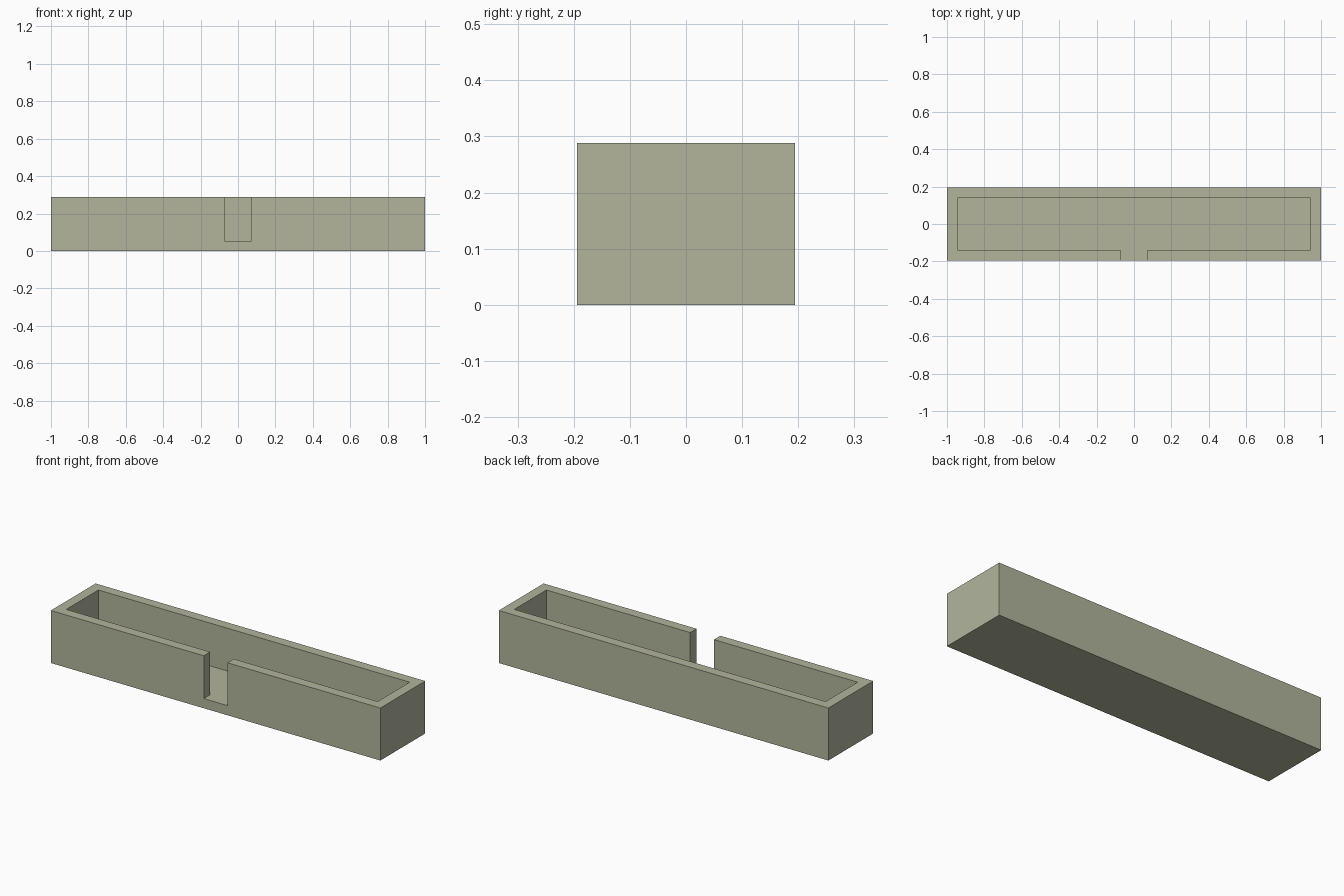
import bpy
import bmesh

if "Cube" in bpy.data.objects:
    bpy.data.objects.remove(bpy.data.objects["Cube"], do_unlink=True)

# Main sizes
HALF_X, HALF_Y, HEIGHT = 1.0, 0.194, 0.288
WALL, FLOOR, NOTCH = 0.055, 0.053, 0.072

# Single flat colour
mat = bpy.data.materials.new("sage_grey")
mat.use_nodes = True
colour = (0.445, 0.462, 0.332, 1.0)
mat.diffuse_color = colour
bsdf = mat.node_tree.nodes["Principled BSDF"]
bsdf.inputs["Base Color"].default_value = colour
bsdf.inputs["Roughness"].default_value = 0.8


def prism(name, outline, z0, z1):
    """Extrude a plan outline from z0 to z1."""
    bm = bmesh.new()
    base = bm.faces.new([bm.verts.new((x, y, z0)) for x, y in outline])
    ext = bmesh.ops.extrude_face_region(bm, geom=[base])
    top = [v for v in ext["geom"] if isinstance(v, bmesh.types.BMVert)]
    bmesh.ops.translate(bm, verts=top, vec=(0, 0, z1 - z0))
    bmesh.ops.recalc_face_normals(bm, faces=bm.faces)
    mesh = bpy.data.meshes.new(name)
    bm.to_mesh(mesh)
    bm.free()
    mesh.materials.append(mat)
    obj = bpy.data.objects.new(name, mesh)
    bpy.context.collection.objects.link(obj)
    return obj


# Solid block for the tray
tray = prism("tray", [(-HALF_X, -HALF_Y), (HALF_X, -HALF_Y),
                      (HALF_X, HALF_Y), (-HALF_X, HALF_Y)], 0, HEIGHT)

# Cavity with the slot through the front wall, as one T-shaped cutter
ix, iy, out = HALF_X - WALL, HALF_Y - WALL, -HALF_Y - 0.1
cutter = prism("cavity_cutter", [
    (-NOTCH, out), (NOTCH, out), (NOTCH, -iy), (ix, -iy),
    (ix, iy), (-ix, iy), (-ix, -iy), (-NOTCH, -iy)], FLOOR, HEIGHT + 0.1)
cutter.hide_render = True

cut = tray.modifiers.new("cavity", 'BOOLEAN')
cut.operation = 'DIFFERENCE'
cut.solver = 'EXACT'
cut.object = cutter

# Bake the cut and drop the helper
bpy.context.view_layer.update()
depsgraph = bpy.context.evaluated_depsgraph_get()
result = bpy.data.meshes.new_from_object(tray.evaluated_get(depsgraph))
tray.modifiers.clear()
tray.data = result
result.name = "tray"
bpy.data.objects.remove(cutter, do_unlink=True)
